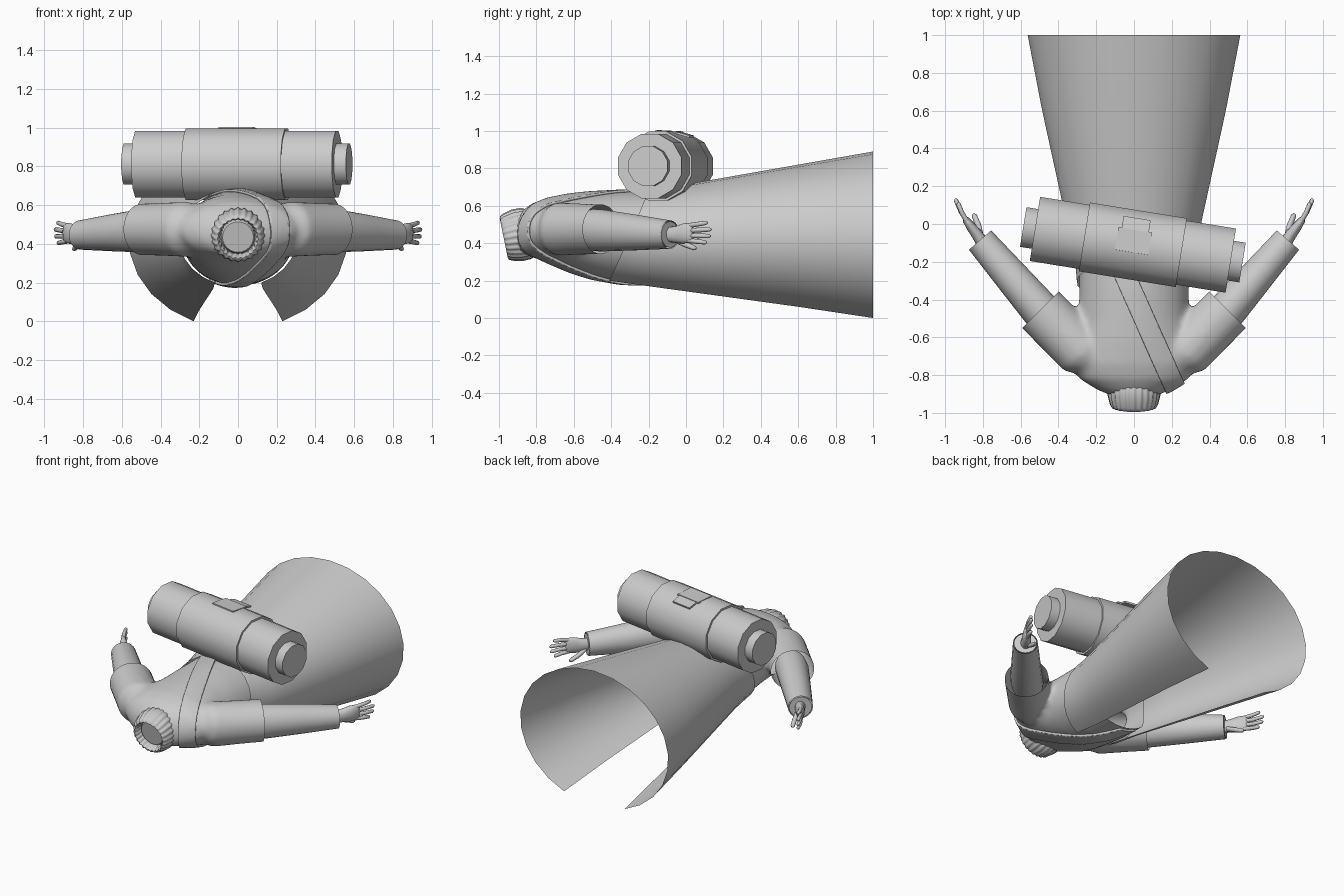
import bpy, bmesh, math
from mathutils import Vector as V, Matrix

if "Cube" in bpy.data.objects:
    bpy.data.objects.remove(bpy.data.objects["Cube"])

grey = bpy.data.materials.new("plain_grey")
grey.diffuse_color = (0.6, 0.6, 0.6, 1)
grey.use_nodes = True
grey.node_tree.nodes["Principled BSDF"].inputs["Base Color"].default_value = grey.diffuse_color
Z = V((0, 0, 1))


def finish(bm, name, angle=40, recalc=True):
    if recalc:
        bmesh.ops.recalc_face_normals(bm, faces=bm.faces)
    me = bpy.data.meshes.new(name)
    bm.to_mesh(me)
    bm.free()
    ob = bpy.data.objects.new(name, me)
    bpy.context.collection.objects.link(ob)
    me.materials.append(grey)
    bpy.ops.object.select_all(action='DESELECT')
    ob.select_set(True)
    bpy.context.view_layer.objects.active = ob
    bpy.ops.object.shade_smooth_by_angle(angle=math.radians(angle))
    return ob


def loft(bm, rings, n=24, ribs=0, caps=(True, True)):
    """Skin rings given as (centre, side half-vector, up half-vector)."""
    rows = []
    for c, u, v in rings:
        row = []
        for i in range(n):
            a = math.tau * i / n
            k = 1 + 0.035 * math.cos(ribs * a) if ribs else 1
            row.append(bm.verts.new(V(c) + (V(u) * math.cos(a) + V(v) * math.sin(a)) * k))
        rows.append(row)
    for p, q in zip(rows, rows[1:]):
        for i in range(n):
            j = (i + 1) % n
            bm.faces.new((p[i], p[j], q[j], q[i]))
    if caps[0]:
        bm.faces.new(rows[0][::-1])
    if caps[1]:
        bm.faces.new(rows[-1])


def cut(bm, co, no, inner=False, outer=False):
    bmesh.ops.bisect_plane(bm, geom=bm.verts[:] + bm.edges[:] + bm.faces[:], plane_co=co,
                           plane_no=no, clear_inner=inner, clear_outer=outer)


def lerp(y, table):
    for (a, p), (b, q) in zip(table, table[1:]):
        if y <= b:
            return p + (q - p) * (y - a) / (b - a)
    return table[-1][1]


# Torso and upper sleeves, fused into one smooth body
bm = bmesh.new()
body = [(-0.91, .12, .35, .54), (-0.875, .20, .335, .575), (-0.82, .29, .325, .615),
        (-0.74, .33, .295, .64), (-0.62, .315, .25, .657), (-0.5, .292, .215, .667),
        (-0.35, .29, .188, .675), (-0.05, .29, .18, .675)]
loft(bm, [((0, y, (b + t) / 2), (r, 0, 0), (0, 0, (t - b) / 2)) for y, r, b, t in body], 40)
for s in (-1, 1):
    side = V((s * .707, -.707, 0))
    loft(bm, [((s * x, y, .475), side * r, Z * r * h) for x, y, r, h in
              ((.15, -.73, .11, 1), (.27, -.68, .14, 1.02), (.40, -.55, .139, .98),
               (.54, -.41, .138, .96))], 32)
bmesh.ops.recalc_face_normals(bm, faces=bm.faces)
rough = finish(bm, "body_blank")
m = rough.modifiers.new("fuse", 'REMESH')
m.mode, m.voxel_size = 'VOXEL', 0.018
m = rough.modifiers.new("soften", 'SMOOTH')
m.factor, m.iterations = 0.5, 7
dg = bpy.context.evaluated_depsgraph_get()
fused = bpy.data.meshes.new_from_object(rough.evaluated_get(dg))
bpy.data.objects.remove(rough)

bm = bmesh.new()
bm.from_mesh(fused)
cut(bm, (0, -.15, 0), (0, 1, 0), outer=True)
for s in (-1, 1):
    cut(bm, (s * .495, -.455, 0), (s * .707, .707, 0), outer=True)
finish(bm, "torso", 50, False)

# Shoulder strap: a band of the body surface, pushed outwards
bm = bmesh.new()
bm.from_mesh(fused)
bm.normal_update()
for v in bm.verts:
    v.co += v.normal * .013
n = V((.913, .408, 0))
cut(bm, n * -.21, n, inner=True)
cut(bm, n * -.10, n, outer=True)
cut(bm, (0, -.17, 0), (0, 1, 0), outer=True)
strap = finish(bm, "shoulder_strap", 50, False)
m = strap.modifiers.new("thickness", 'SOLIDIFY')
m.thickness, m.offset = .014, -1
bpy.data.meshes.remove(fused)

# Flared coat skirt, slit along the underside
WIDE = [(-.45, .292), (-.2, .312), (.2, .40), (.6, .488), (1, .565)]
TOP = [(-.45, .675), (-.2, .682), (.1, .732), (1, .89)]
LOW = [(-.45, .205), (-.2, .17), (.2, .115), (.6, .06), (1, 0)]
bm = bmesh.new()
N, M, slit = 22, 14, math.radians(24)
rows = []
for j in range(M + 1):
    row = []
    for i in range(N + 1):
        a = slit + (math.tau - 2 * slit) * i / N
        y0 = -.31 - .11 * math.cos(a)
        y = y0 + (1 - y0) * j / M
        w, t, b = lerp(y, WIDE), lerp(y, TOP), lerp(y, LOW)
        k = math.cos(slit)
        c = (t * k + b) / (1 + k)
        row.append(bm.verts.new((w * math.sin(a), y, c - (t - c) * math.cos(a))))
    rows.append(row)
for p, q in zip(rows, rows[1:]):
    for i in range(N):
        bm.faces.new((p[i], q[i], q[i + 1], p[i + 1]))
finish(bm, "coat_skirt", 50, False)

# Ribbed collar with the neck stump inside
up, axis = V((0, -.2, .98)), V((0, -.98, -.2))
base = V((0, -.855, .452))
X = V((1, 0, 0))


def disc(d, r):
    return (base + axis * d, X * r, up * r)


bm = bmesh.new()
loft(bm, [disc(-.02, .125), disc(.0, .135), disc(.05, .136), disc(.10, .124), disc(.118, .115),
          disc(.122, .104), disc(.105, .095), disc(.06, .092)], 96, 24, (False, False))
finish(bm, "collar", 60)
bm = bmesh.new()
loft(bm, [disc(-.02, .088), disc(.075, .088), disc(.085, .08)], 24)
finish(bm, "neck")

# Forearms and hands
for s, tag in ((-1, "left"), (1, "right")):
    def P(x, y, z):
        return V((s * x, y, z))

    d = P(.655, .756, 0)
    side = P(.756, -.655, 0)
    bm = bmesh.new()
    loft(bm, [(P(.45, -.50, .47), side * .10, Z * .112), (P(.50, -.45, .468), side * .102, Z * .112),
              (P(.66, -.265, .457), side * .09, Z * .095), (P(.815, -.085, .446), side * .078, Z * .076)],
         20, caps=(True, False))
    loft(bm, [(P(.79, -.115, .447), side * .066, Z * .064), (P(.815, -.085, .446), side * .072, Z * .07)], 20)
    finish(bm, tag + "_forearm")

    wrist = P(.805, -.095, .446)
    d, side = P(.55, .835, 0), P(.835, -.55, 0)

    def H(a, o, z):
        return wrist + d * a + side * o + Z * z

    bm = bmesh.new()
    loft(bm, [(H(-.01, 0, 0), side * .034, Z * .038), (H(.05, 0, 0), side * .03, Z * .045),
              (H(.10, .004, .006), side * .026, Z * .054), (H(.145, .006, .01), side * .019, Z * .052),
              (H(.16, .006, .01), side * .01, Z * .045)], 16)

    def finger(pts, r):
        rings = []
        for i, p in enumerate(pts):
            q = r * (1, .95, .85, .4)[i]
            rings.append((p, side * q, Z * q))
        loft(bm, rings, 8)

    # four fingers, then the thumb
    for z, length in ((.048, .105), (.021, .13), (-.006, .125), (-.032, .10)):
        finger([H(.135, .006, z), H(.14 + length * .45, .004, z * 1.15),
                H(.14 + length * .92, -.006, z * 1.3), H(.14 + length, -.009, z * 1.32)], .0135)
    finger([H(.03, -.012, -.025), H(.085, -.032, -.052), H(.135, -.042, -.07), H(.15, -.043, -.073)], .017)
    finish(bm, tag + "_hand", 60)

# Rolled bag lying across the back
bag = Matrix.Translation((-.006, -.11, .812)) @ Matrix.Rotation(math.radians(-9.2), 4, 'Z')


def barrel(name, half, r):
    bm = bmesh.new()
    t = math.radians(15)
    u = V((0, math.cos(t), math.sin(t))) * r
    v = V((0, -math.sin(t), math.cos(t))) * r
    loft(bm, [((-half, 0, 0), u, v), ((half, 0, 0), u, v)], 12)
    bm.transform(bag)
    finish(bm, name, 40)


barrel("bag_roll", .525, .178)
barrel("bag_middle_band", .26, .191)
barrel("bag_end_caps", .588, .11)


# Buckle plates on top of the bag
def plate(name, loc, size, tilt):
    bm = bmesh.new()
    bmesh.ops.create_cube(bm, size=1)
    bm.transform(bag @ Matrix.Translation(loc) @ Matrix.Rotation(math.radians(tilt), 4, 'X')
                 @ Matrix.Diagonal((*size, 1)))
    finish(bm, name, 30)


plate("buckle_plate", (0, .02, .184), (.18, .12, .01), -3)
plate("buckle_tab", (.0, .105, .168), (.145, .075, .012), -16)
